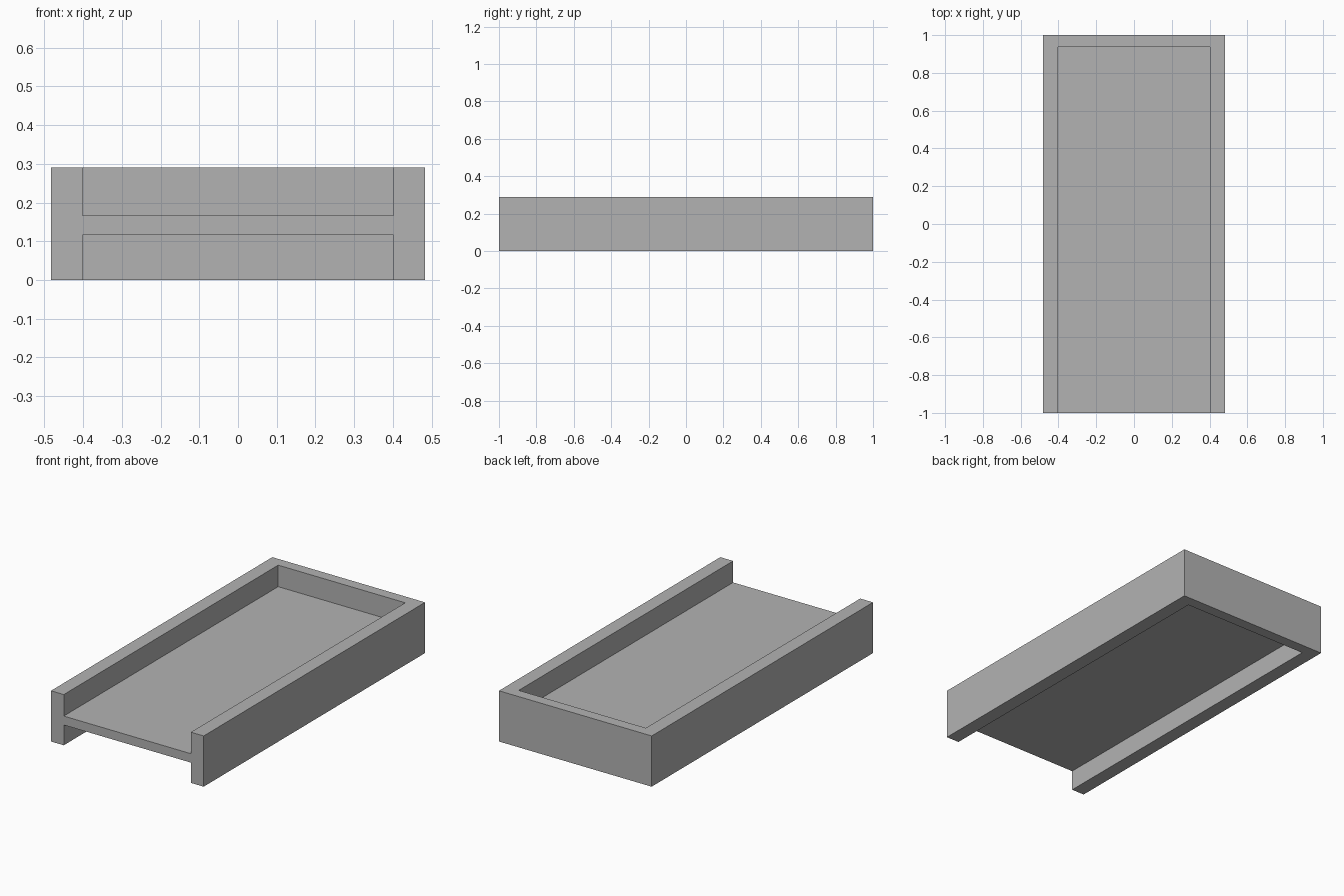
import bpy

default = bpy.data.objects.get("Cube")
if default:
    bpy.data.objects.remove(default, do_unlink=True)

HALF_WIDTH, HEIGHT = 0.483, 0.29
INNER_X, INNER_BACK = 0.402, 0.937
DECK_LOW, DECK_HIGH = 0.116, 0.167


def box(name, low, high):
    """Box between two opposite corners."""
    bpy.ops.mesh.primitive_cube_add(size=1)
    obj = bpy.context.object
    obj.name = name
    for v in obj.data.vertices:
        v.co = [h if c > 0 else l for c, l, h in zip(v.co, low, high)]
    return obj


# Solid tray body
tray = box("tray", (-HALF_WIDTH, -1, 0), (HALF_WIDTH, 1, HEIGHT))

# Upper and lower pockets, open at the front, leave the rails, back wall and deck
for name, low, high in (("upper_pocket", DECK_HIGH, HEIGHT + 0.1),
                        ("lower_pocket", -0.1, DECK_LOW)):
    cutter = box(name, (-INNER_X, -1.1, low), (INNER_X, INNER_BACK, high))
    cutter.hide_render = True
    cut = tray.modifiers.new(name, 'BOOLEAN')
    cut.operation = 'DIFFERENCE'
    cut.solver = 'EXACT'
    cut.object = cutter
    bpy.context.view_layer.objects.active = tray
    bpy.ops.object.modifier_apply(modifier=cut.name)
    bpy.data.objects.remove(cutter, do_unlink=True)

# Plain grey finish
grey = bpy.data.materials.new("plain_grey")
grey.use_nodes = True
colour = (0.45, 0.45, 0.45, 1)
grey.diffuse_color = colour
grey.node_tree.nodes["Principled BSDF"].inputs["Base Color"].default_value = colour
tray.data.materials.clear()
tray.data.materials.append(grey)
